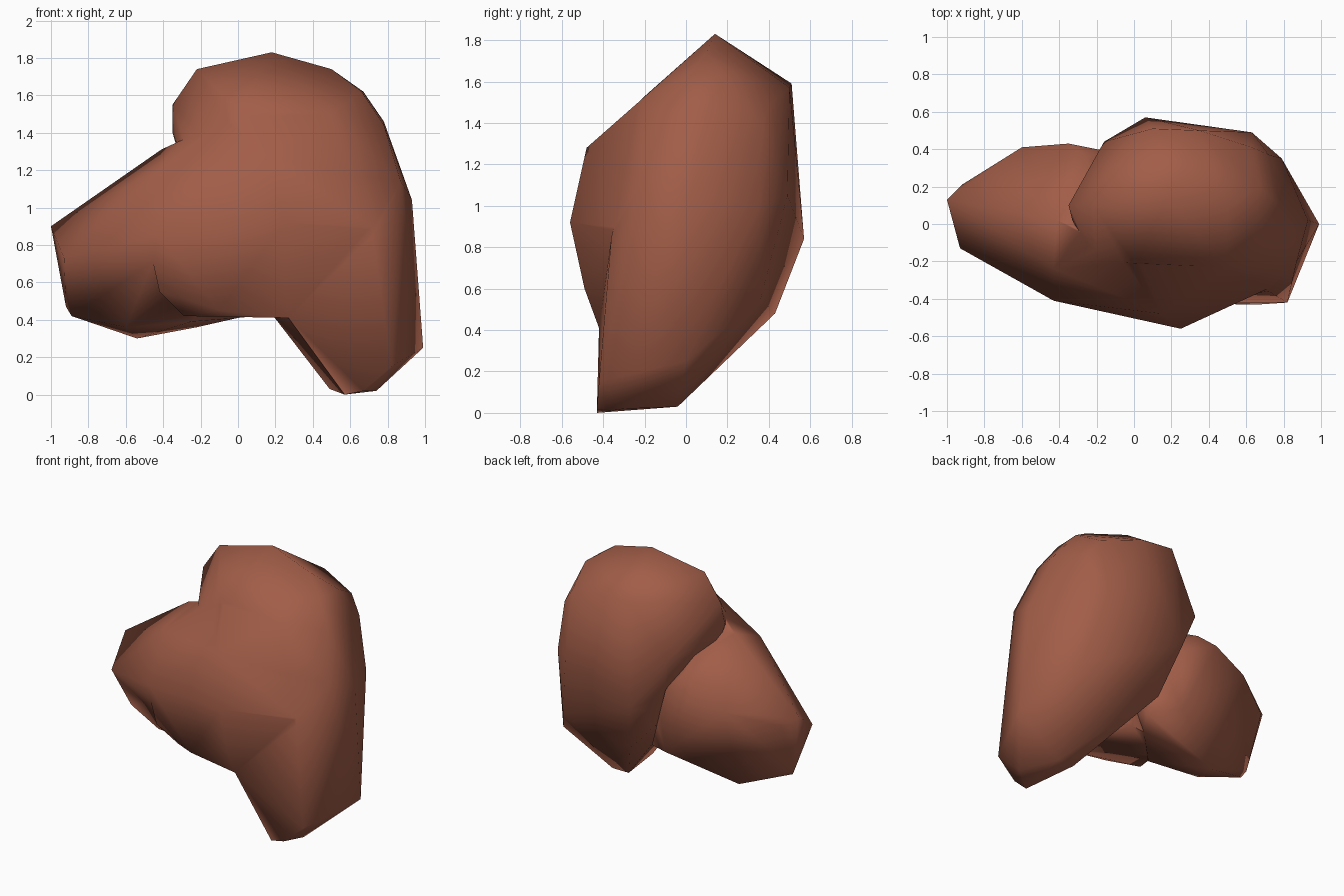
import bpy, bmesh, math

if "Cube" in bpy.data.objects:
    bpy.data.objects.remove(bpy.data.objects["Cube"])

clay = bpy.data.materials.new("red_brown_stone")
clay.diffuse_color = (0.36, 0.11, 0.065, 1)
clay.use_nodes = True
clay.node_tree.nodes["Principled BSDF"].inputs["Base Color"].default_value = clay.diffuse_color


def hull(name, pts):
    """Faceted lump: the convex hull of a few corner points."""
    bm = bmesh.new()
    for p in pts:
        bm.verts.new(p)
    r = bmesh.ops.convex_hull(bm, input=bm.verts[:])
    junk = {e for e in r["geom_interior"] + r["geom_unused"] if isinstance(e, bmesh.types.BMVert)}
    bmesh.ops.delete(bm, geom=list(junk), context='VERTS')
    bmesh.ops.recalc_face_normals(bm, faces=bm.faces[:])
    me = bpy.data.meshes.new(name)
    bm.to_mesh(me)
    bm.free()
    ob = bpy.data.objects.new(name, me)
    me.materials.append(clay)
    bpy.context.collection.objects.link(ob)
    return ob


# Tall lump reaching from the crown down to the foot
rock = hull("rock", [
    (.18, .14, 1.83), (-.22, .1, 1.74), (.5, .1, 1.74), (.67, .2, 1.62), (.66, 0, 1.62),
    (.78, .1, 1.46), (.78, -.07, 1.44), (.93, .02, 1.04), (.87, -.2, 1.14), (.99, 0, .25),
    (.88, -.2, .17), (.82, -.42, .15), (.74, -.3, .02), (.67, -.43, .02), (.57, -.43, 0),
    (.49, -.04, .03), (.62, -.04, .03), (.06, .57, .84), (.63, .49, 1.05), (-.16, .44, 1.2),
    (.79, .35, 1.0), (.1, .51, 1.59), (.35, .5, 1.57), (.63, .41, 1.5), (.72, .37, 1.38),
    (.15, .43, .48), (.74, .36, .55), (-.35, .1, 1.55), (-.35, .1, 1.4), (-.33, .02, 1.35),
    (-.22, .1, .95), (.5, -.23, 1.51), (0, -.21, 1.52), (-.2, -.2, 1.3), (.72, -.36, .85),
    (.27, -.42, .41)])

# Left lump
left = hull("left_lump", [
    (-1, .13, .9), (-.93, -.13, .73), (-.92, .06, .47), (-.89, .04, .42), (-.92, .21, .84),
    (-.54, .16, .3), (-.22, .16, .36), (0, .1, .41), (-.35, .43, 1.05), (-.6, .41, .93),
    (-.43, -.41, .85), (-.45, -.36, .71), (-.6, -.06, .36), (-.43, -.24, 1.2),
    (-.41, .02, 1.31), (-.2, -.05, 1.34), (-.25, .36, 1.12), (-.25, -.15, .39),
    (-.1, .38, .5), (-.1, .38, .95), (.1, 0, .8), (.1, .25, .45)])

# Front bulge bridging the two
front = hull("front_bulge", [
    (.25, -.56, .92), (.15, -.48, 1.28), (-.43, -.41, .85), (-.46, -.37, .71),
    (-.42, -.34, .55), (-.29, -.28, .42), (.27, -.42, .41), (.25, -.49, .6), (-.1, -.4, .45),
    (-.43, -.24, 1.2), (-.41, .02, 1.31), (0, -.2, 1.5),
    (.1, .1, .42), (-.25, .1, .42), (.3, 0, 1.2), (.72, -.345, .9), (.5, -.23, 1.5)])

# Merge into one skin
for lump in (left, front):
    m = rock.modifiers.new("join", 'BOOLEAN')
    m.operation, m.solver, m.object = 'UNION', 'EXACT', lump
dg = bpy.context.evaluated_depsgraph_get()
skin = bpy.data.meshes.new_from_object(rock.evaluated_get(dg))
rock.modifiers.clear()
rock.data = skin
for lump in (left, front):
    bpy.data.objects.remove(lump)

# Weld slivers along the seams
bm = bmesh.new()
bm.from_mesh(skin)
bmesh.ops.remove_doubles(bm, verts=bm.verts[:], dist=0.025)
bm.to_mesh(skin)
bm.free()

bpy.context.view_layer.objects.active = rock
rock.select_set(True)
bpy.ops.object.shade_smooth_by_angle(angle=math.radians(80))
